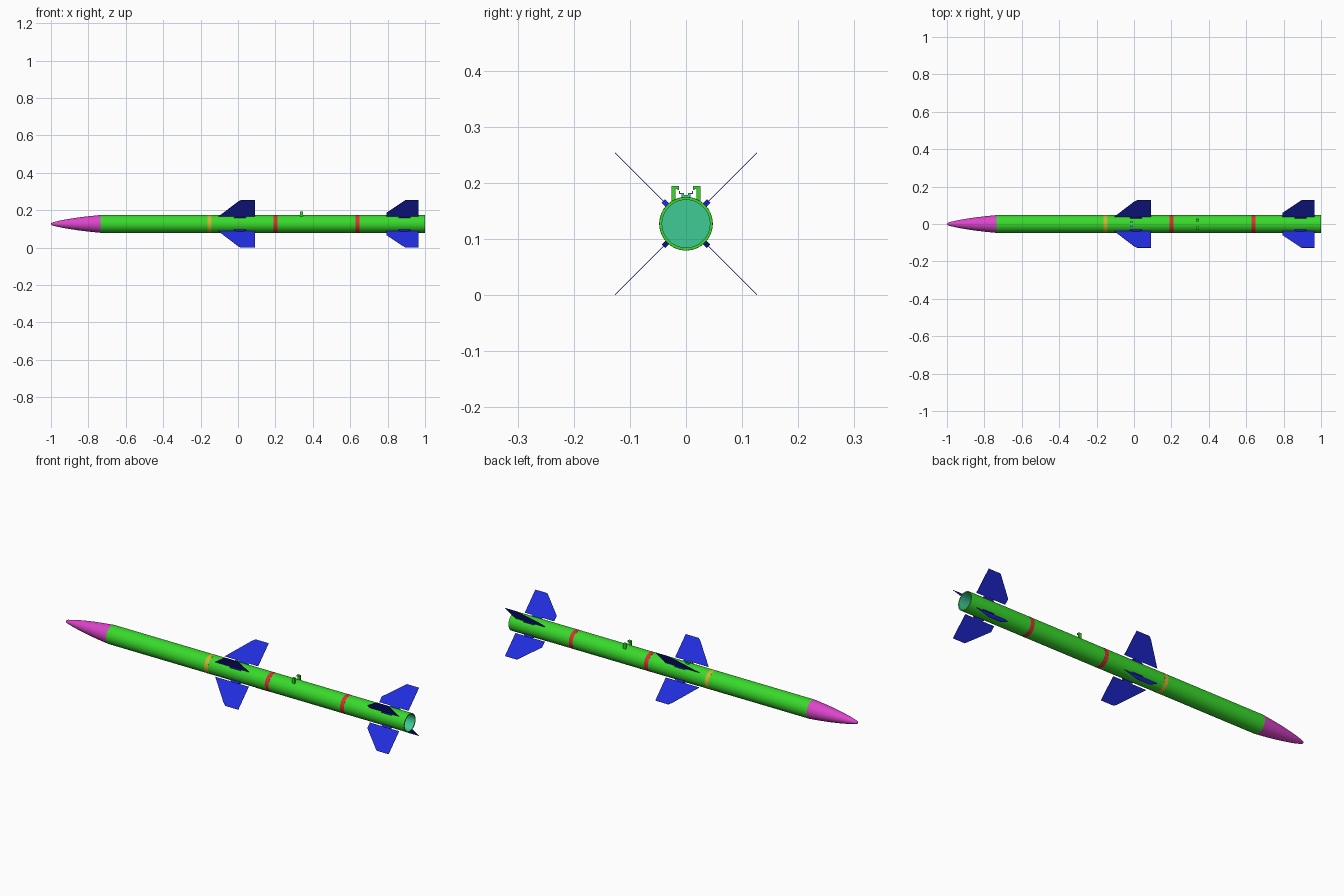
import bpy, bmesh, math
from mathutils import Matrix

if "Cube" in bpy.data.objects:
    bpy.data.objects.remove(bpy.data.objects["Cube"])

CZ = 0.127   # height of the long axis
R = 0.0475   # body radius
SIDES = 64


def material(name, rgb):
    m = bpy.data.materials.new(name)
    m.diffuse_color = (*rgb, 1)
    m.use_nodes = True
    m.node_tree.nodes["Principled BSDF"].inputs["Base Color"].default_value = m.diffuse_color
    return m


GREEN = material("green", (0.04, 0.70, 0.025))
BLUE = material("blue", (0.015, 0.025, 0.72))
PINK = material("magenta", (0.72, 0.06, 0.60))
RED = material("red", (0.70, 0.03, 0.03))
YELLOW = material("yellow", (0.60, 0.48, 0.03))
TEAL = material("teal", (0.05, 0.60, 0.30))


def finish(name, bm, mat, smooth=False):
    bmesh.ops.recalc_face_normals(bm, faces=bm.faces)
    me = bpy.data.meshes.new(name)
    bm.to_mesh(me)
    bm.free()
    me.materials.append(mat)
    ob = bpy.data.objects.new(name, me)
    bpy.context.collection.objects.link(ob)
    if smooth:
        bpy.ops.object.select_all(action='DESELECT')
        ob.select_set(True)
        bpy.context.view_layer.objects.active = ob
        bpy.ops.object.shade_smooth_by_angle(angle=math.radians(30))
    ob.location.z = CZ
    return ob


def lathe(name, profile, mat):
    """Spin an (x, radius) profile about the long axis."""
    bm = bmesh.new()
    vs = [bm.verts.new((x, 0, r)) for x, r in profile]
    es = [bm.edges.new(p) for p in zip(vs, vs[1:])]
    bmesh.ops.spin(bm, geom=vs + es, cent=(0, 0, 0), axis=(1, 0, 0),
                   angle=math.tau, steps=SIDES, use_duplicate=False)
    bmesh.ops.remove_doubles(bm, verts=bm.verts, dist=1e-5)
    return finish(name, bm, mat, True)


def prism(name, outline, thick, mat, x0=0.0, across=False):
    """Extrude an outline: (x, z) through y, or (y, z) along x when across."""
    bm = bmesh.new()
    h = thick / 2
    if across:
        vs = [bm.verts.new((x0 - h, a, b)) for a, b in outline]
        d = (thick, 0, 0)
    else:
        vs = [bm.verts.new((a, -h, b)) for a, b in outline]
        d = (0, thick, 0)
    f = bm.faces.new(vs)
    ext = bmesh.ops.extrude_face_region(bm, geom=[f])
    bmesh.ops.translate(bm, vec=d, verts=[
        v for v in ext['geom'] if isinstance(v, bmesh.types.BMVert)])
    return finish(name, bm, mat)


# Nose cone
lathe("nose_cone", [(-1, 0), (-0.998, 0.005), (-0.99, 0.009), (-0.95, 0.0185),
                    (-0.9, 0.0275), (-0.85, 0.035), (-0.8, 0.041),
                    (-0.735, R)], PINK)

# Body tube with an open tail, and the recessed motor inside it
lathe("body_tube", [(-0.735, R), (1, R), (1, 0.0425)], GREEN)
lathe("motor_recess", [(1, 0.0425), (0.94, 0.0425), (0.94, 0)], TEAL)

# Painted bands
for name, x, mat in (("yellow_band", -0.153, YELLOW),
                     ("front_red_band", 0.2, RED),
                     ("rear_red_band", 0.638, RED)):
    lathe(name, [(x - 0.011, R), (x - 0.011, R + 0.0003),
                 (x + 0.011, R + 0.0003), (x + 0.011, R)], mat)

# Two sets of four fins, each on a small root mount
TIP = CZ * math.sqrt(2)
wing = [(-0.105, 0.055), (0.0, 0.168), (0.015, TIP - 0.0007),
        (0.09, TIP - 0.0007), (0.09, 0.055)]
tail = [(0.795, 0.055), (0.795, 0.085), (0.895, TIP - 0.0007),
        (0.965, TIP - 0.0007), (0.965, 0.055)]
for label, outline, mx in (("wing", wing, 0.01), ("tail_fin", tail, 0.89)):
    mount = [(mx - 0.035, 0.045), (mx - 0.02, 0.057),
             (mx + 0.02, 0.057), (mx + 0.035, 0.045)]
    for i in range(4):
        rot = math.radians(45 + 90 * i)
        prism(f"{label}_{i + 1}", outline, 0.0016, BLUE).rotation_euler.x = rot
        prism(f"{label}_mount_{i + 1}", mount, 0.009,
              BLUE).rotation_euler.x = rot

# Launch lugs: rear pair hooks inward, forward pair hooks outward
rear = [(0.019, 0.040), (0.026, 0.036), (0.026, 0.067), (0.0125, 0.067),
        (0.0125, 0.060), (0.015, 0.060), (0.015, 0.062), (0.019, 0.062)]
fore = [(0.004, 0.045), (0.008, 0.045), (0.008, 0.053), (0.0125, 0.053),
        (0.0125, 0.058), (0.0105, 0.058), (0.0105, 0.055), (0.004, 0.055)]
for side, s in (("left", -1), ("right", 1)):
    prism(f"rear_lug_{side}", [(s * y, z) for y, z in rear], 0.016, GREEN,
          0.34, True)
    prism(f"forward_lug_{side}", [(s * y, z) for y, z in fore], 0.016, TEAL,
          -0.013, True)
prism("forward_lug_bridge", [(-0.005, 0.045), (0.005, 0.045), (0.005, 0.051),
                             (-0.005, 0.051)], 0.016, TEAL, -0.013, True)
